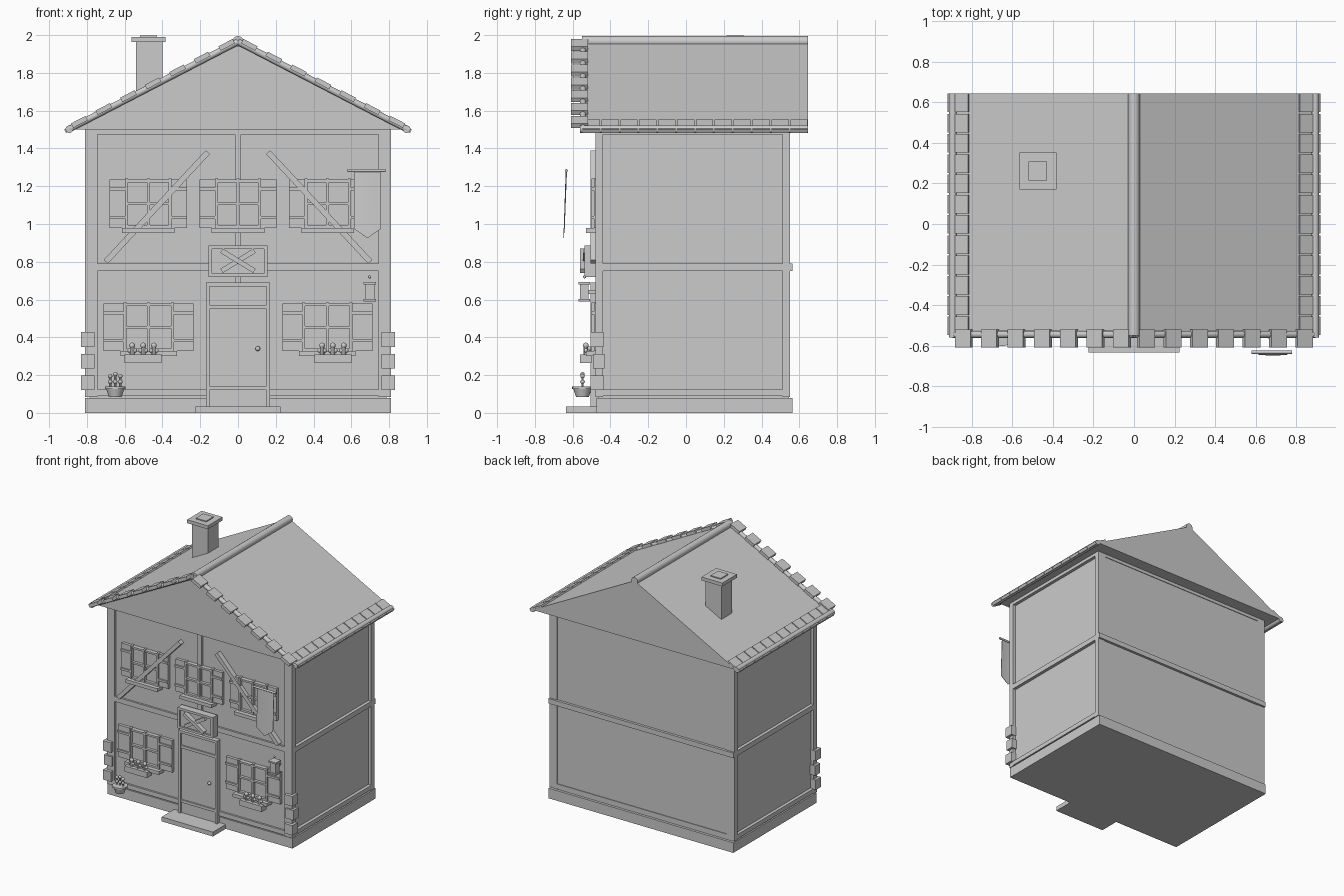
import bpy, bmesh, math
from mathutils import Vector, Matrix

if "Cube" in bpy.data.objects:
    bpy.data.objects.remove(bpy.data.objects["Cube"])


def finish(name, bm, smooth=False):
    bmesh.ops.recalc_face_normals(bm, faces=bm.faces)
    me = bpy.data.meshes.new(name)
    bm.to_mesh(me)
    bm.free()
    ob = bpy.data.objects.new(name, me)
    bpy.context.collection.objects.link(ob)
    if smooth:
        bpy.ops.object.select_all(action='DESELECT')
        ob.select_set(True)
        bpy.context.view_layer.objects.active = ob
        bpy.ops.object.shade_smooth_by_angle(angle=math.radians(40))
    return ob


def add_box(bm, x0, x1, y0, y1, z0, z1, tilt=0):
    """Box from its bounds, optionally tilted about y through its centre."""
    m = (Matrix.Translation(((x0 + x1) / 2, (y0 + y1) / 2, (z0 + z1) / 2))
         @ Matrix.Rotation(tilt, 4, 'Y')
         @ Matrix.Diagonal((x1 - x0, y1 - y0, z1 - z0, 1)))
    bmesh.ops.create_cube(bm, size=1, matrix=m)


def boxes(name, items):
    bm = bmesh.new()
    for b in items:
        add_box(bm, *b)
    return finish(name, bm)


def tube(name, a, b, r0, r1=None, seg=16):
    a, b = Vector(a), Vector(b)
    bm = bmesh.new()
    rot = (b - a).to_track_quat('Z', 'Y').to_matrix().to_4x4()
    bmesh.ops.create_cone(bm, cap_ends=True, segments=seg, radius1=r0,
                          radius2=r0 if r1 is None else r1, depth=(b - a).length,
                          matrix=Matrix.Translation((a + b) / 2) @ rot)
    return finish(name, bm, True)


def ball(name, c, r):
    bm = bmesh.new()
    bmesh.ops.create_uvsphere(bm, u_segments=12, v_segments=8, radius=r,
                              matrix=Matrix.Translation(c))
    return finish(name, bm, True)


def prism(name, pts, y0, y1):
    """Extrude an x-z outline from y0 to y1."""
    bm = bmesh.new()
    f = bm.faces.new([bm.verts.new((x, y0, z)) for x, z in pts])
    ext = bmesh.ops.extrude_face_region(bm, geom=[f])['geom']
    bmesh.ops.translate(bm, vec=(0, y1 - y0, 0),
                        verts=[v for v in ext if isinstance(v, bmesh.types.BMVert)])
    return finish(name, bm)


def side_pair(s, a, b):
    return (a, b) if s > 0 else (-b, -a)


# Body, plinth and step
boxes("plinth", [(-.81, .81, -.475, .565, 0, .08)])
boxes("walls", [(-.785, .785, -.465, .545, .07, 1.5)])
boxes("front_step", [(-.225, .225, -.635, -.46, 0, .035)])

# Timber frame
boxes("corner_posts", [(*side_pair(s, .745, .81), y, y + .04, .085, 1.5)
                       for s in (-1, 1) for y in (-.48, .51)])
rails = []
for z0, z1, out in ((.09, .125, 0), (.75, .79, .015), (1.475, 1.5, 0)):
    rails.append((-.81, .81, -.48, -.45, z0, z1))
    rails.append((-.81, .81, .52, .55 + out, z0, z1))
    rails += [(*side_pair(s, .77, .81), -.475, .55 + out, z0, z1) for s in (-1, 1)]
boxes("frame_rails", rails)
boxes("front_centre_post", [(-.017, .017, -.48, -.46, .69, 1.48)])
for s in (-1, 1):
    L, a = math.hypot(.54, .58), math.atan2(.58, .54)
    cx, cz = s * .43, 1.09
    boxes("diagonal_brace", [(cx - L / 2, cx + L / 2, -.505, -.465, cz - .015, cz + .015, s * a)])

# Corner stones
stones = []
for s in (-1, 1):
    for z, o in ((.12, 0), (.235, .012), (.35, 0)):
        stones.append((*side_pair(s, .76, .83), -.505 + o, -.437 + o / 2, z, z + .078))
boxes("corner_stones", stones)

# Roof body
EX, EZ, AZ = .895, 1.5, 1.968
SL = math.atan2(AZ - EZ, EX)
prism("roof", [(-EX, EZ), (EX, EZ), (0, AZ)], -.525, .645)


def roof_z(x):
    return AZ - abs(x) * (AZ - EZ) / EX


# Ridge, eave and verge rolls
tube("ridge_roll", (0, -.55, 1.966), (0, .645, 1.966), .029)
for s in (-1, 1):
    tube("eave_roll", (s * .893, -.56, 1.502), (s * .893, .645, 1.502), .02)
    tube("verge_roll", (s * .895, -.545, 1.502), (0, -.545, 1.965), .017)

# Verge tiles along the front slopes and eave tiles along the sides
tiles, eaves = [], []
for s in (-1, 1):
    for i in range(7):
        x = s * (.06 + .13 * i)
        z = roof_z(x) + .012
        tiles.append((x - .043, x + .043, -.61, -.52, z - .013, z + .013, s * SL))
    for i in range(12):
        y = -.548 + i * .1
        x, z = s * .865, roof_z(.865) + .002
        eaves.append((x - .057, x + .057, y, min(y + .092, .645), z - .011, z + .011, s * SL))
boxes("verge_tiles", tiles)
boxes("eave_tiles", eaves)

# Chimney with capped flue
boxes("chimney", [(-.54, -.40, .195, .33, 1.65, 1.97)])
boxes("chimney_cap", [(-.565, -.383, .17, .353, 1.963, 1.99)])
boxes("chimney_flue", [(-.52, -.43, .215, .308, 1.98, 1.998)])


# Shuttered windows
def window(cx, z0, z1, hw, full):
    zc = (z0 + z1) / 2
    boxes("window_pane", [(cx - hw, cx + hw, -.475, -.45, z0, z1)])
    bars = [(cx + d - .008, cx + d + .008, -.50, -.465, z0, z1 + .005) for d in (-hw, 0, hw)]
    bars += [(cx - hw, cx + hw, -.497, -.465, z - .007, z + .007) for z in (z0 + .007, zc, z1 - .007)]
    boxes("window_bars", bars)
    boxes("window_sill", [(cx - hw - .025, cx + hw + .025, -.53, -.46, z0 - .027, z0)])
    sh = []
    for s in (-1, 1):
        a, b = side_pair(s, hw + .008, full)
        sh.append((cx + a, cx + b, -.488, -.46, z0, z1))
        sh += [(cx + a, cx + b, -.50, -.48, z - .008, z + .008) for z in (z0 + .055, z1 - .05)]
    boxes("shutters", sh)


for x in (-.475, 0, .475):
    window(x, .98, 1.235, .115, .205)
for s in (-1, 1):
    window(s * .473, .327, .58, .125, .238)
    # Flower boxes under the lower windows
    boxes("flower_box", [(*side_pair(s, .405, .60), -.56, -.50, .265, .31)])
    for x in (.445, .502, .56):
        tube("box_flower_stem", (s * x, -.53, .30), (s * x, -.53, .35), .012, seg=8)
        ball("box_flower", (s * x, -.53, .357), .015)
        for d in (-.014, .014):
            ball("box_leaf", (s * x + d, -.53, .33), .011)

# Door
boxes("door_frame", [(*side_pair(s, .15, .17), -.505, -.46, .035, .69) for s in (-1, 1)]
      + [(-.17, .17, -.505, -.46, .67, .69)])
boxes("door", [(-.15, .15, -.492, -.46, .035, .672)])
boxes("door_battens", [(-.15, .15, -.502, -.48, z, z + .022) for z in (.12, .55)])
ball("door_knob", (.105, -.508, .34), .013)

# Hanging board with crossed slats
boxes("sign_board", [(-.14, .14, -.525, -.46, .735, .87)])
boxes("sign_frame", [(-.155, .155, -.537, -.48, .72, .738), (-.155, .155, -.537, -.48, .867, .885),
                     (-.155, -.137, -.537, -.48, .72, .885), (.137, .155, -.537, -.48, .72, .885)])
for s in (-1, 1):
    boxes("crossed_slat", [(-.102, .102, -.552 - s * .008, -.52, .792, .818, s * .55)])

# Banner hanging from a rod
tube("banner_rod", (.58, -.633, 1.283), (.78, -.633, 1.283), .008, seg=10)
bm = bmesh.new()
cols, rows = 6, 5
grid = []
for i in range(cols + 1):
    u = i / cols
    low = .975 - .05 * (1 - abs(2 * u - 1))
    grid.append([bm.verts.new((.613 + .145 * u,
                               -.633 - .012 * j / rows - .004 * math.sin(math.pi * u),
                               1.28 + (low - 1.28) * j / rows)) for j in range(rows + 1)])
for i in range(cols):
    for j in range(rows):
        bm.faces.new((grid[i][j], grid[i + 1][j], grid[i + 1][j + 1], grid[i][j + 1]))
banner = finish("banner", bm)
banner.modifiers.new("thickness", 'SOLIDIFY').thickness = .003

# Wall lantern
boxes("lantern", [(.672, .722, -.56, -.515, .60, .68), (.664, .73, -.568, -.507, .59, .602),
                  (.664, .73, -.568, -.507, .68, .692), (.69, .704, -.52, -.46, .63, .65)])
ball("lantern_finial", (.697, -.537, .72), .008)

# Flower pot by the corner
tube("flower_pot", (-.65, -.548, .085), (-.65, -.548, .13), .034, .049, 20)
tube("pot_rim", (-.65, -.548, .127), (-.65, -.548, .14), .055, seg=20)
for x, h in ((-.677, .195), (-.65, .205), (-.623, .195)):
    tube("pot_stem", (x, -.548, .13), (x, -.548, h), .006, seg=8)
    ball("pot_flower", (x, -.548, h), .012)
    ball("pot_leaf", (x, -.548, .165), .012)
